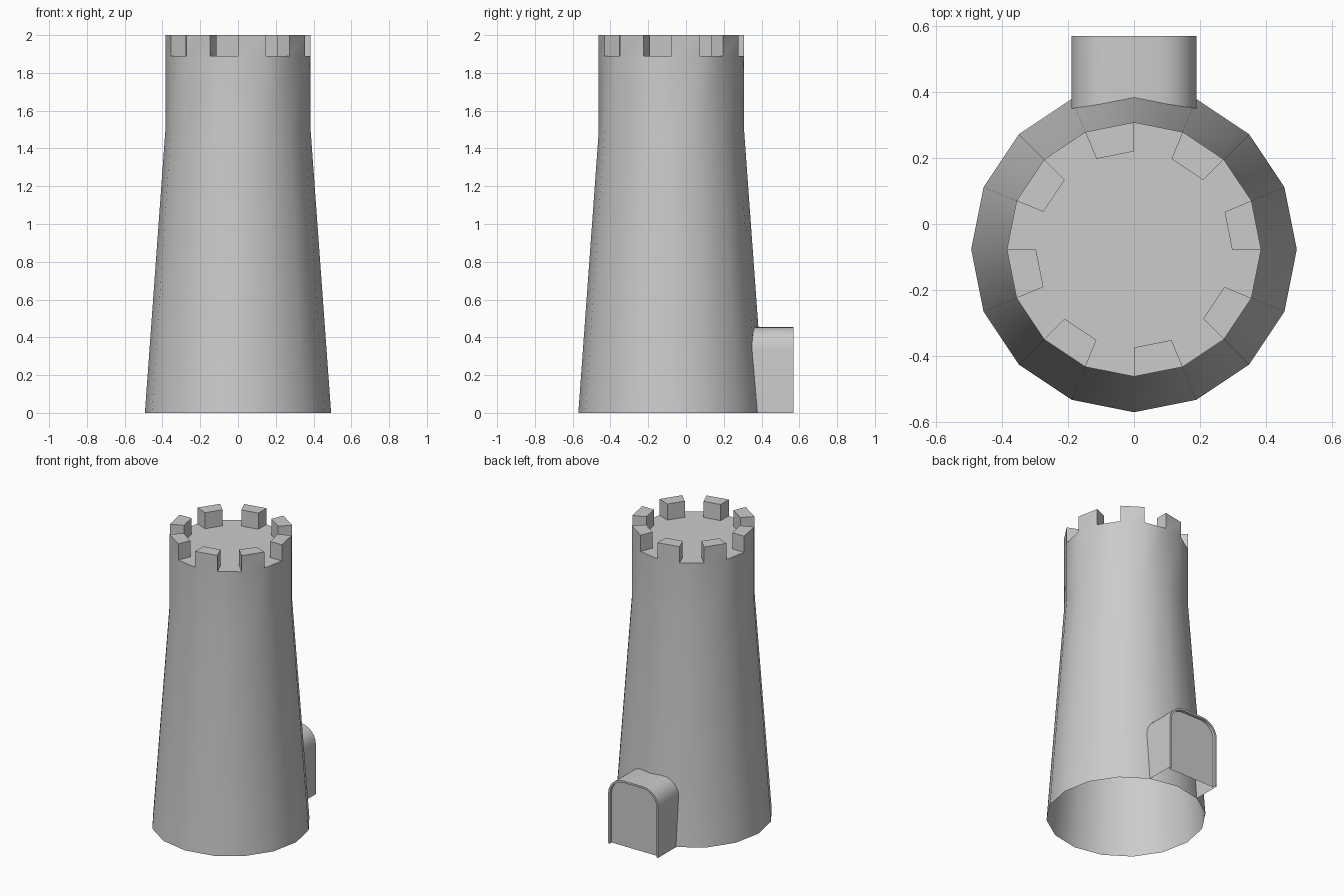
import bpy, bmesh
from math import sin, cos, pi, radians

if "Cube" in bpy.data.objects:
    bpy.data.objects.remove(bpy.data.objects["Cube"])

SIDES = 16
CY = -0.077                      # tower axis in y
R_BASE, R_TOP = 0.493, 0.385
Z_TAPER, Z_FLOOR, Z_TOP = 1.49, 1.89, 2.0


def finish(bm, name):
    mesh = bpy.data.meshes.new(name)
    bm.to_mesh(mesh)
    bm.free()
    ob = bpy.data.objects.new(name, mesh)
    bpy.context.collection.objects.link(ob)
    bpy.ops.object.select_all(action='DESELECT')
    ob.select_set(True)
    bpy.context.view_layer.objects.active = ob
    bpy.ops.object.shade_smooth_by_angle(angle=radians(30))
    return ob


def ring(bm, r, z):
    angles = [-pi / 2 + 2 * pi * i / SIDES for i in range(SIDES)]
    return [bm.verts.new((r * cos(a), CY + r * sin(a), z)) for a in angles]


def tower():
    bm = bmesh.new()
    # Tapered wall, open underneath
    base, neck = ring(bm, R_BASE, 0), ring(bm, R_TOP, Z_TAPER)
    rim, rim_up = ring(bm, R_TOP, Z_FLOOR), ring(bm, R_TOP, Z_TOP)
    inn, inn_up = ring(bm, 0.297, Z_FLOOR), ring(bm, 0.297, Z_TOP)
    for lo, hi in ((base, neck), (neck, rim)):
        for i in range(SIDES):
            j = (i + 1) % SIDES
            bm.faces.new((lo[i], lo[j], hi[j], hi[i]))
    # Battlements on every other side, with the roof floor between them
    floor = []
    for i in range(0, SIDES, 2):
        j = i + 1
        bm.faces.new((rim[i], rim[j], rim_up[j], rim_up[i]))
        bm.faces.new((rim[i], rim_up[i], inn_up[i], inn[i]))
        bm.faces.new((inn[j], inn_up[j], rim_up[j], rim[j]))
        bm.faces.new((inn[j], inn[i], inn_up[i], inn_up[j]))
        bm.faces.new((inn_up[i], rim_up[i], rim_up[j], inn_up[j]))
        floor += [rim[i], inn[i], inn[j], rim[j]]
    bm.faces.new(floor)
    finish(bm, "tower")


def arch(w, h, r, steps=6):
    """Door outline from right foot over the top to left foot."""
    half = [(w, 0)]
    for i in range(steps + 1):
        a = pi / 2 * i / steps
        half.append((w - r + r * cos(a), h - r + r * sin(a)))
    return half + [(0, h)] + [(-x, z) for x, z in reversed(half)]


def wall_y(x, z):
    """Back surface of the tower at a given x and z."""
    apothem = (R_BASE + (R_TOP - R_BASE) * z / Z_TAPER) * cos(pi / SIDES)
    return CY + min((apothem - abs(x) * cos(a)) / sin(a)
                    for a in (radians(78.75), radians(56.25)))


def porch():
    bm = bmesh.new()
    front, inset, recess = 0.57, 0.013, 0.02
    outer = arch(0.189, 0.455, 0.115)
    inner = arch(0.189 - inset, 0.455 - inset, 0.115 - inset)
    loops = [
        [bm.verts.new((x, wall_y(x, z), z)) for x, z in outer],
        [bm.verts.new((x, front, z)) for x, z in outer],
        [bm.verts.new((x, front, z)) for x, z in inner],
        [bm.verts.new((x, front - recess, z)) for x, z in inner],
    ]
    # Hood, rim and reveal
    for a, b in zip(loops, loops[1:]):
        for i in range(len(a) - 1):
            bm.faces.new((a[i], b[i], b[i + 1], a[i + 1]))
    # Recessed door panel
    bm.faces.new(list(reversed(loops[-1])))
    finish(bm, "door_porch")


tower()
porch()
